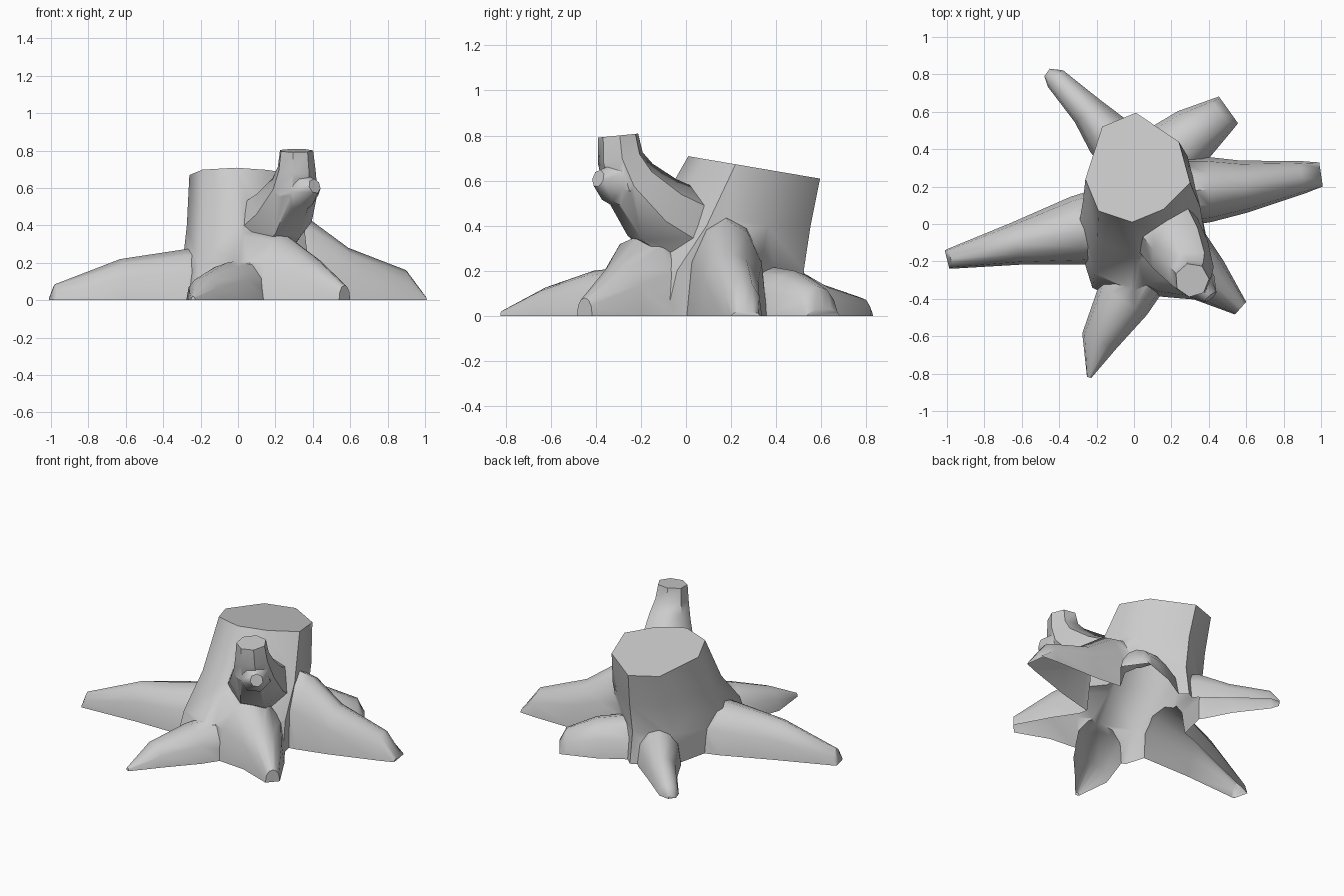
import bpy, bmesh, math
from mathutils import Vector

cube = bpy.data.objects.get("Cube")
if cube:
    bpy.data.objects.remove(cube)

wood = bpy.data.materials.new("pale_grey_wood")
wood.use_nodes = True
grey = (0.6, 0.6, 0.6, 1)
wood.diffuse_color = grey
wood.node_tree.nodes["Principled BSDF"].inputs["Base Color"].default_value = grey
SINK = -0.1  # every part reaches below ground, then is trimmed flush


def loft(name, rings):
    """Closed solid skinned through rings of equal point count."""
    bm = bmesh.new()
    rows = [[bm.verts.new(point) for point in ring] for ring in rings]
    count = len(rows[0])
    for low, high in zip(rows, rows[1:]):
        for i in range(count):
            j = (i + 1) % count
            bm.faces.new((low[i], low[j], high[j], high[i]))
    bm.faces.new(rows[0])
    bm.faces.new(rows[-1])
    bmesh.ops.recalc_face_normals(bm, faces=bm.faces)
    mesh = bpy.data.meshes.new(name)
    bm.to_mesh(mesh)
    bm.free()
    mesh.materials.append(wood)
    obj = bpy.data.objects.new(name, mesh)
    bpy.context.collection.objects.link(obj)
    return obj


def directions(points):
    """Unit direction of travel at each point of a path."""
    last = len(points) - 1
    return [(points[min(i + 1, last)] - points[max(i - 1, 0)]).normalized()
            for i in range(len(points))]


def root(name, *stations, segments=6):
    """Arched root through (x, y, half width, crest height), started inside the trunk."""
    points = [Vector((x, y, 0)) for x, y, width, height in stations]
    sizes = [(width, height) for x, y, width, height in stations]
    points.insert(0, points[0] - (points[1] - points[0]).normalized() * 0.2)
    sizes.insert(0, (sizes[0][0] * 1.1, sizes[0][1] * 1.1))
    rings = []
    for point, way, (width, height) in zip(points, directions(points), sizes):
        side = Vector((-way.y, way.x, 0)) * width
        ring = [point + side * math.cos(a) + Vector((0, 0, height * abs(math.sin(a)) ** 0.85))
                for a in (math.pi * k / segments for k in range(segments + 1))]
        buried = Vector((0, 0, SINK))
        rings.append([point + side + buried] + ring + [point - side + buried])
    return loft(name, rings)


def limb(name, *stations, sides=7):
    """Round limb through (x, y, z, radius)."""
    points = [Vector(station[:3]) for station in stations]
    rings = []
    for point, way, station in zip(points, directions(points), stations):
        u = way.cross(Vector((1, 0.3, 0))).normalized()
        v = way.cross(u)
        rings.append([point + (u * math.cos(a) + v * math.sin(a)) * station[3]
                      for a in (math.tau * k / sides for k in range(sides))])
    return loft(name, rings)


# Trunk: one eight-sided outline, widened towards the ground, with a slanted cut
cut = [(.01, .595), (.24, .44), (.3, .22), (.16, .08),
       (-.01, .01), (-.19, .07), (-.26, .24), (-.17, .52)]


def widened(cx, cy, sx, sy, z):
    return [(cx + (x - .02) * sx, cy + (y - .3) * sy, z) for x, y in cut]


stump = loft("stump", [widened(.04, .05, 1.25, 1.7, SINK),
                       widened(.04, .05, 1.25, 1.7, 0),
                       widened(.04, .08, 1.2, 1.5, .2),
                       widened(.04, .19, 1.12, 1.23, .4),
                       [(x, y, .71 - .17 * y) for x, y in cut]])

# Six roots around the trunk
parts = [
    root("right_root", (-.3, -.035, .185, .27), (-.63, -.105, .115, .22),
         (-.98, -.185, .055, .085), (-1, -.19, .05, .02)),
    root("front_root", (-.06, -.41, .15, .2), (-.185, -.625, .1, .125),
         (-.24, -.82, .012, .02)),
    root("front_left_root", (.24, -.2, .22, .36), (.4, -.3, .13, .24),
         (.57, -.45, .045, .08)),
    root("left_root", (.4, .185, .175, .42), (.59, .2, .14, .28),
         (.9, .25, .088, .16), (1, .265, .065, .02)),
    root("back_left_root", (.32, .48, .15, .2), (.47, .585, .1, .13),
         (.505, .61, .088, .03)),
    root("back_right_root", (-.135, .47, .13, .22), (-.25, .605, .09, .14),
         (-.42, .778, .06, .08), (-.465, .81, .025, .02)),
]

# Broken branch with a side knob
parts += [
    limb("branch", (.12, .05, .35, .2), (.24, -.14, .47, .17), (.3, -.25, .6, .13),
         (.31, -.29, .7, .105), (.31, -.3, .8, .092)),
    limb("knob", (.27, -.22, .56, .12), (.36, -.33, .59, .09), (.41, -.39, .61, .04)),
]

# Fuse all the parts into one skin
for part in parts:
    mod = stump.modifiers.new(part.name, "BOOLEAN")
    mod.operation = "UNION"
    mod.solver = "EXACT"
    mod.object = part
depsgraph = bpy.context.evaluated_depsgraph_get()
fused = bpy.data.meshes.new_from_object(stump.evaluated_get(depsgraph))
stump.modifiers.clear()
stump.data = fused
for part in parts:
    bpy.data.objects.remove(part)

# Trim flush with the ground and leave the underside open
bm = bmesh.new()
bm.from_mesh(fused)
bmesh.ops.bisect_plane(bm, geom=bm.verts[:] + bm.edges[:] + bm.faces[:], dist=1e-5,
                       plane_co=(0, 0, 0), plane_no=(0, 0, 1), clear_inner=True)
bmesh.ops.remove_doubles(bm, verts=bm.verts, dist=0.004)
bm.to_mesh(fused)
bm.free()

bpy.ops.object.select_all(action="DESELECT")
stump.select_set(True)
bpy.context.view_layer.objects.active = stump
bpy.ops.object.shade_smooth_by_angle(angle=math.radians(50))
